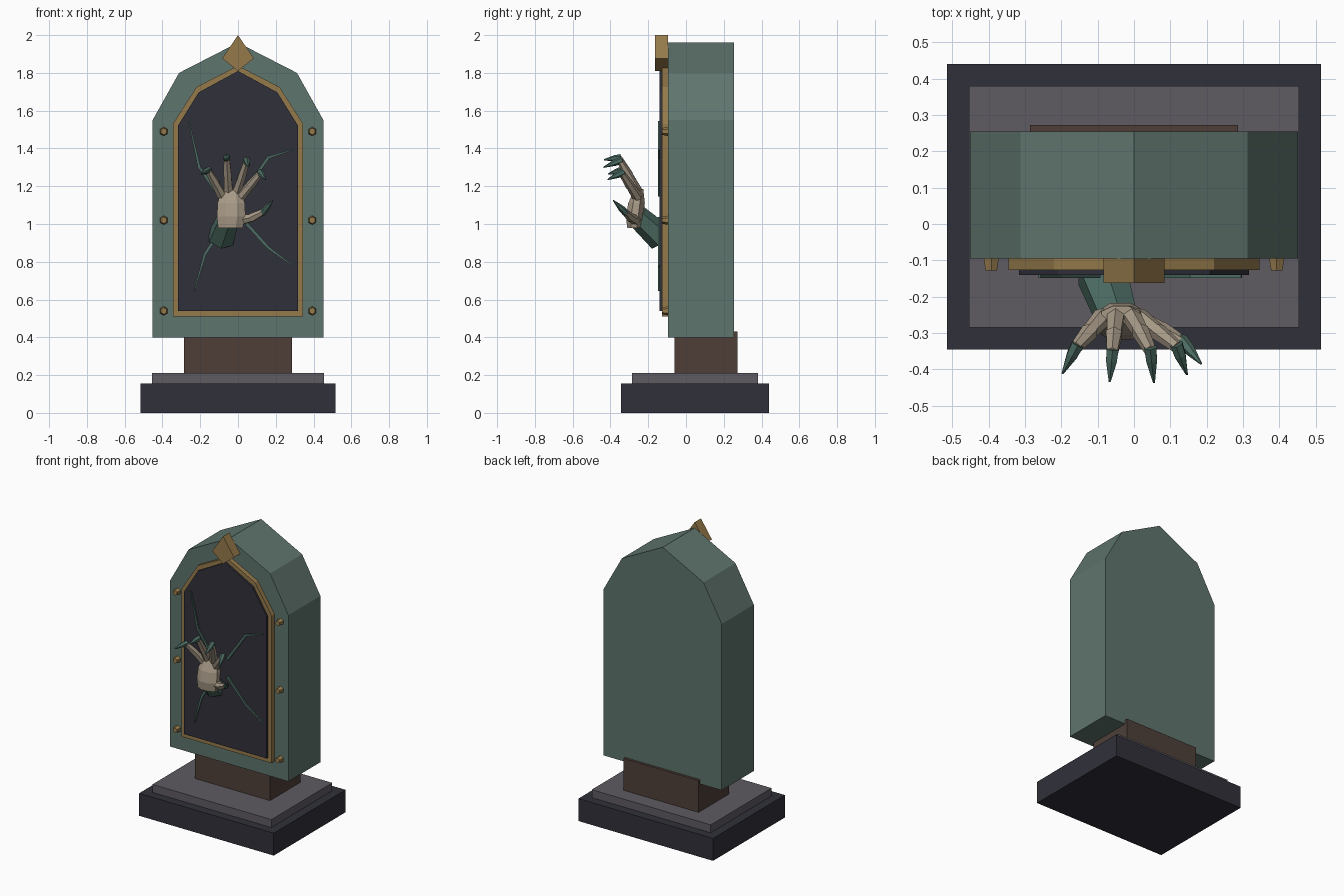
import bpy, math
from mathutils import Vector

if "Cube" in bpy.data.objects:
    bpy.data.objects.remove(bpy.data.objects["Cube"])


def mat(name, hexcol):
    m = bpy.data.materials.new(name)
    c = [int(hexcol[i:i + 2], 16) / 255 for i in (0, 2, 4)]
    lin = [v / 12.92 if v <= 0.04045 else ((v + 0.055) / 1.055) ** 2.4 for v in c]
    m.diffuse_color = (*lin, 1)
    m.use_nodes = True
    m.node_tree.nodes["Principled BSDF"].inputs["Base Color"].default_value = m.diffuse_color
    return m


GREEN = mat("weathered green", "5F756D")
TEAL = mat("dark teal", "4C6B62")
DARK = mat("dark slate", "30303A")
GREY = mat("stone grey", "5E5B62")
BROWN = mat("dark wood", "4E3F39")
GOLD = mat("old gold", "957A4B")
BONE = mat("pale bone", "A89A87")


def mesh(name, verts, faces, m):
    me = bpy.data.meshes.new(name)
    me.from_pydata(verts, [], faces)
    me.materials.append(m)
    ob = bpy.data.objects.new(name, me)
    bpy.context.collection.objects.link(ob)
    return ob


def loft(name, rings, m):
    """Skin a list of equal-length vertex rings and cap both ends."""
    n = len(rings[0])
    verts = [v for r in rings for v in r]
    faces = []
    for k in range(len(rings) - 1):
        for i in range(n):
            j = (i + 1) % n
            faces.append((k * n + i, k * n + j, (k + 1) * n + j, (k + 1) * n + i))
    faces.append(tuple(range(n))[::-1])
    faces.append(tuple(range((len(rings) - 1) * n, len(rings) * n)))
    return mesh(name, verts, faces, m)


def box(name, hx, y0, y1, z0, z1, m):
    ring = [(-hx, y0), (hx, y0), (hx, y1), (-hx, y1)]
    return loft(name, [[(x, y, z) for x, y in ring] for z in (z0, z1)], m)


def mirrored(half):
    """Close a right-hand outline, listed bottom to apex, across x = 0."""
    return half + [(-x, z) for x, z in reversed(half) if x > 0]


def slab(name, outline, y0, y1, m):
    return loft(name, [[(x, y, z) for x, z in outline] for y in (y1, y0)], m)


def limb(name, points, radii, m, sides=6):
    """Faceted tapering tube along a path."""
    pts = [Vector(p) for p in points]
    rings = []
    for i, p in enumerate(pts):
        d = (pts[min(i + 1, len(pts) - 1)] - pts[max(i - 1, 0)]).normalized()
        u = d.cross(Vector((1, 0, 0) if abs(d.x) < 0.8 else (0, 0, 1))).normalized()
        w = d.cross(u)
        rings.append([p + radii[i] * (math.cos(a) * u + math.sin(a) * w)
                      for a in (2 * math.pi * s / sides for s in range(sides))])
    return loft(name, rings, m)


# Stepped plinth and neck
box("base", 0.515, -0.345, 0.44, 0, 0.155, DARK)
box("base_step", 0.455, -0.285, 0.38, 0.155, 0.21, GREY)
box("neck", 0.287, -0.06, 0.273, 0.21, 0.43, BROWN)

# Arched case
slab("case", mirrored([(0.452, 0.4), (0.452, 1.55), (0.312, 1.8), (0, 1.96)]),
     -0.095, 0.255, GREEN)

# Gold frame ring and dark mirror panel
outer = mirrored([(0.345, 0.51), (0.345, 1.53), (0.22, 1.725), (0, 1.838)])
inner = mirrored([(0.317, 0.54), (0.317, 1.522), (0.208, 1.697), (0, 1.81)])
rings = [[(x, y, z) for x, z in o] for o, y in
         ((outer, -0.09), (outer, -0.127), (inner, -0.127), (inner, -0.09))]
n = len(outer)
mesh("frame", [v for r in rings for v in r],
     [(k * n + i, (k + 1) % 4 * n + i, (k + 1) % 4 * n + (i + 1) % n, k * n + (i + 1) % n)
      for k in range(4) for i in range(n)], GOLD)
slab("panel", inner, -0.14, -0.09, DARK)

# Diamond crest
slab("crest", [(0, 1.81), (0.084, 1.877), (0, 2.0), (-0.084, 1.877)],
     -0.163, -0.095, GOLD)

# Studs along the case edges
for side in (-1, 1):
    for z in (0.54, 1.02, 1.49):
        limb("stud", [(side * 0.393, -0.09, z), (side * 0.393, -0.128, z)],
             [0.025, 0.018], GOLD)

# Cracks spreading over the panel, thin tapering plates
cracks = [
    [(-0.10, 1.15), (-0.205, 1.30), (-0.26, 1.545)],
    [(0.02, 1.15), (0.16, 1.352), (0.295, 1.395)],
    [(0.02, 1.03), (0.16, 0.875), (0.295, 0.775)],
    [(-0.07, 1.00), (-0.175, 0.84), (-0.232, 0.645)],
]
for path in cracks:
    left, right = [], []
    for i, (x, z) in enumerate(path):
        a, b = path[max(i - 1, 0)], path[min(i + 1, 2)]
        d = Vector((b[0] - a[0], b[1] - a[1])).normalized()
        w = (0.009, 0.008, 0.003)[i]
        left.append((x - d.y * w, z + d.x * w))
        right.append((x + d.y * w, z - d.x * w))
    slab("crack", right + left[::-1], -0.149, -0.14, TEAL)

# Forearm reaching out of the panel
limb("forearm", [(-0.09, -0.13, 0.925), (-0.045, -0.262, 1.045)],
     [0.075, 0.06], TEAL)

# Palm: (centre x, y, z, half width, half depth)
palm = [(-0.04, -0.275, 0.98, 0.066, 0.036), (-0.036, -0.272, 1.04, 0.076, 0.046),
        (-0.036, -0.262, 1.11, 0.072, 0.044), (-0.037, -0.25, 1.185, 0.052, 0.024)]
loft("palm", [[(x + rx * math.cos(a) * 1.08, y + ry * math.sin(a) * 1.08, z)
               for a in (math.pi / 8 + math.pi / 4 * s for s in range(8))]
              for x, y, z, rx, ry in palm], BONE)

# Fingers: root, knuckle, fingertip, claw point
fingers = {
    "outer_finger": [(-0.085, -0.255, 1.15), (-0.125, -0.30, 1.225),
                     (-0.16, -0.34, 1.285), (-0.197, -0.412, 1.265)],
    "long_finger": [(-0.05, -0.25, 1.16), (-0.056, -0.31, 1.27),
                    (-0.06, -0.355, 1.35), (-0.067, -0.435, 1.34)],
    "ring_finger": [(-0.01, -0.25, 1.16), (0.02, -0.30, 1.25),
                    (0.046, -0.35, 1.335), (0.055, -0.437, 1.30)],
    "small_finger": [(0.01, -0.255, 1.14), (0.07, -0.30, 1.21),
                     (0.12, -0.34, 1.27), (0.146, -0.415, 1.235)],
    "thumb": [(0.015, -0.265, 1.02), (0.08, -0.295, 1.035),
              (0.135, -0.325, 1.065), (0.185, -0.385, 1.125)],
}
for name, pts in fingers.items():
    root, knuckle, tip, point = (Vector(p) for p in pts)
    limb(name + "_lower", [root, knuckle], [0.028, 0.022], BONE)
    limb(name + "_upper", [knuckle - (knuckle - root) * 0.1, tip], [0.025, 0.017], BONE)
    limb(name + "_claw", [tip - (point - tip) * 0.12, tip + (point - tip) * 0.3, point],
         [0.019, 0.017, 0.003], TEAL)
